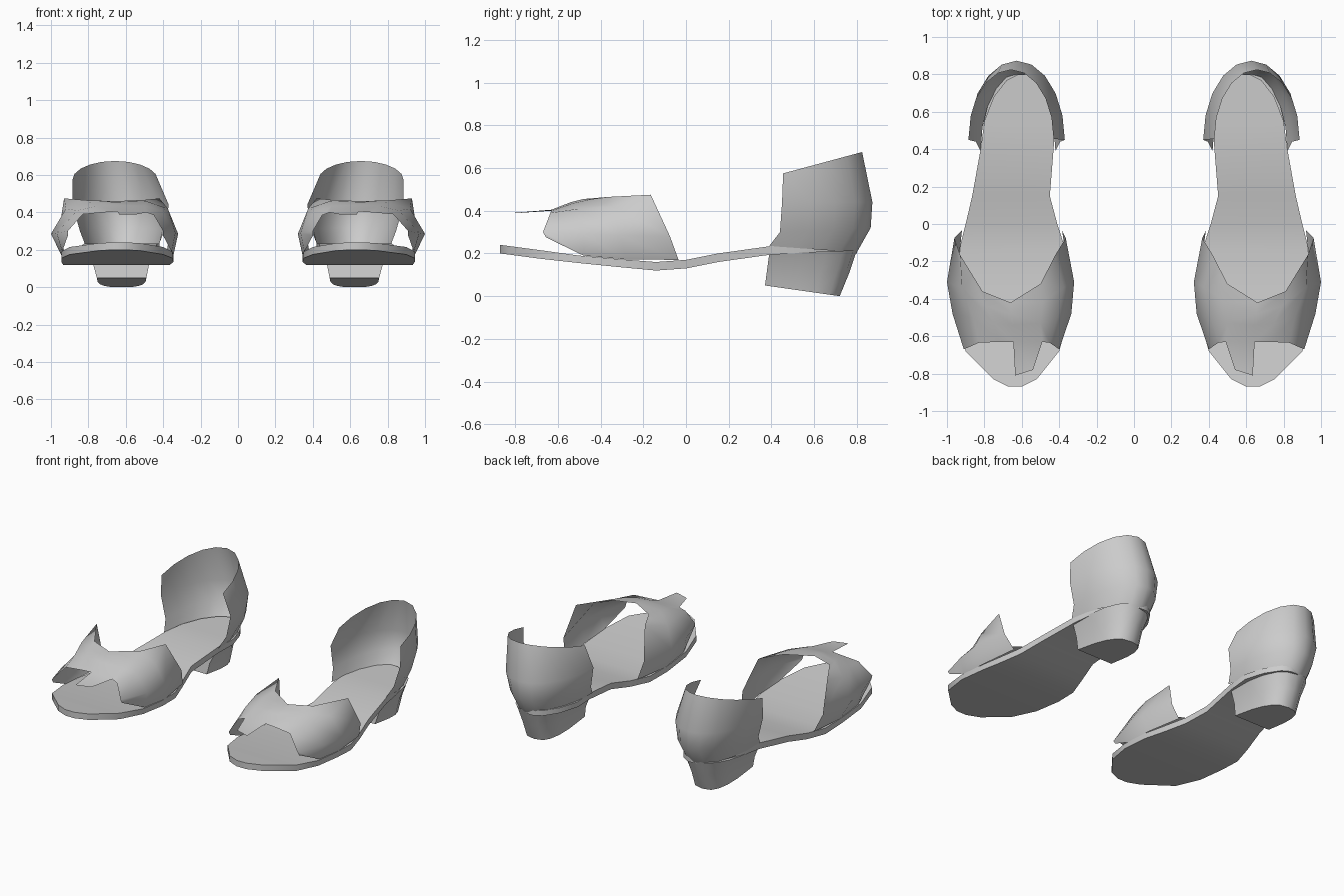
import bpy, bmesh, math

cube = bpy.data.objects.get("Cube")
if cube:
    bpy.data.objects.remove(cube, do_unlink=True)

grey = bpy.data.materials.new("plain grey")
grey.use_nodes = True
colour = (0.6, 0.6, 0.6, 1)
grey.diffuse_color = colour
grey.node_tree.nodes["Principled BSDF"].inputs["Base Color"].default_value = colour


def loft(name, rows, closed=False, caps=False, flap=None, angle=40):
    """Skin a surface over rows of points and mirror it to make the pair."""
    bm = bmesh.new()
    grid = [[bm.verts.new(p) for p in row] for row in rows]
    count = len(grid[0])
    for a, b in zip(grid, grid[1:]):
        for i in range(count if closed else count - 1):
            j = (i + 1) % count
            bm.faces.new((a[i], a[j], b[j], b[i]))
    if caps:
        bm.faces.new(grid[0])
        bm.faces.new(grid[-1])
    if flap:
        start, points = flap
        tip = [bm.verts.new(p) for p in points]
        bm.faces.new((grid[0][start + 1], grid[0][start], tip[0], tip[1]))
    bmesh.ops.recalc_face_normals(bm, faces=bm.faces)
    mesh = bpy.data.meshes.new(name)
    bm.to_mesh(mesh)
    bm.free()
    mesh.materials.append(grey)
    obj = bpy.data.objects.new(name, mesh)
    bpy.context.collection.objects.link(obj)
    bpy.ops.object.select_all(action="DESELECT")
    obj.select_set(True)
    bpy.context.view_layer.objects.active = obj
    bpy.ops.object.shade_smooth_by_angle(angle=math.radians(angle))
    mirror = obj.modifiers.new("pair", "MIRROR")
    mirror.use_mirror_merge = False
    return obj


def horseshoe(inner, outer, front, back, z_front, z_back, power=1.0, steps=10):
    """Half-oval ring, open towards the front, rising or falling to the back."""
    middle, half = (inner + outer) / 2, (outer - inner) / 2
    ring = []
    for i in range(steps + 1):
        t = math.pi * i / steps
        c, s = math.cos(t), max(math.sin(t), 0) ** power
        x = middle - half * math.copysign(abs(c) ** power, c)
        ring.append((x, front + (back - front) * s, z_front + (z_back - z_front) * s))
    return ring


# Sole: stations from toe to heel (y, inner x, outer x, top z, bottom z)
stations = [
    (-.87, .60, .67, .24, .20),
    (-.83, .52, .75, .235, .195),
    (-.68, .40, .90, .215, .175),
    (-.50, .35, .945, .19, .155),
    (-.30, .345, .945, .172, .135),
    (-.14, .365, .935, .16, .12),
    (0, .41, .90, .17, .13),
    (.15, .45, .865, .20, .16),
    (.40, .43, .82, .235, .195),
    (.55, .42, .80, .235, .20),
    (.68, .46, .75, .235, .20),
    (.77, .52, .68, .235, .20),
    (.80, .57, .62, .235, .20),
]
loft("sole", [[(a, y, top), (b, y, top), (b, y, low), (a, y, low)]
              for y, a, b, top, low in stations], closed=True, caps=True)

# Heel block: tapers down to a sloping base
loft("heel_block", [
    horseshoe(.44, .81, .39, .80, .20, .215, .8),
    horseshoe(.475, .775, .38, .765, .125, .11, .8),
    horseshoe(.49, .755, .37, .72, .05, 0, .7),
], closed=True, caps=True)

# Heel cup: thin sheet that bulges in the middle
loft("heel_cup", [
    horseshoe(.42, .82, .39, .80, .235, .205),
    horseshoe(.395, .845, .44, .865, .30, .32),
    horseshoe(.37, .885, .45, .873, .44, .44),
    horseshoe(.43, .885, .455, .825, .575, .675),
], angle=60)

# Vamp: thin sheet arched over the foot, from the open toe to the throat,
# with a narrow flap pointing forward over the toe opening
vamp_rows = [
    [(.40, -.655, .275), (.40, -.67, .30), (.45, -.635, .385), (.49, -.63, .40),
     (.645, -.63, .405), (.72, -.63, .40), (.83, -.635, .39), (.91, -.67, .30),
     (.91, -.655, .275)],
    [(.355, -.48, .19), (.335, -.48, .29), (.41, -.50, .41), (.50, -.53, .435),
     (.65, -.54, .44), (.75, -.53, .435), (.86, -.50, .41), (.97, -.48, .29),
     (.94, -.48, .19)],
    [(.345, -.28, .172), (.32, -.31, .285), (.375, -.34, .42), (.49, -.42, .46),
     (.655, -.48, .455), (.79, -.44, .455), (.92, -.34, .42), (1, -.31, .285),
     (.945, -.28, .172)],
    [(.385, -.035, .17), (.365, -.075, .28), (.42, -.165, .475), (.50, -.32, .467),
     (.66, -.42, .46), (.81, -.36, .465), (.93, -.165, .475), (.96, -.075, .28),
     (.92, -.035, .17)],
]
loft("vamp", vamp_rows, flap=(3, [(.54, -.78, .39), (.635, -.81, .39)]), angle=60)
